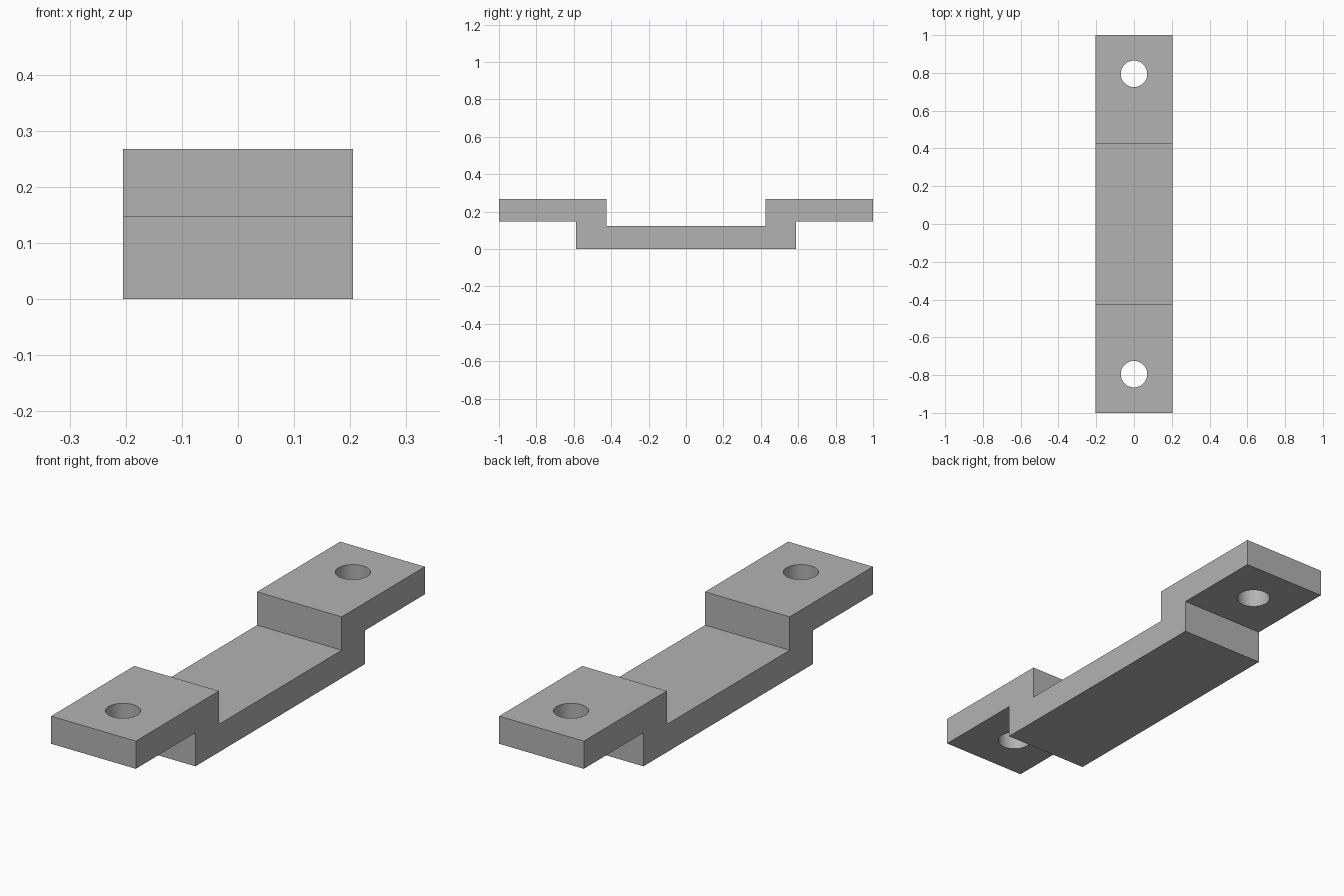
import bpy
import bmesh
from math import radians

HALF_WIDTH = 0.205
HOLE_Y, HOLE_RADIUS = 0.795, 0.07

cube = bpy.data.objects.get("Cube")
if cube:
    bpy.data.objects.remove(cube, do_unlink=True)

# Plain grey metal
grey = bpy.data.materials.new("grey_metal")
grey.use_nodes = True
colour = (0.45, 0.45, 0.45, 1)
grey.diffuse_color = colour
grey.node_tree.nodes["Principled BSDF"].inputs["Base Color"].default_value = colour

# Stepped side profile (y, z), one half mirrored into the other
half = [(0.587, 0), (0.587, 0.147), (1, 0.147), (1, 0.268),
        (0.425, 0.268), (0.425, 0.122)]
profile = half + [(-y, z) for y, z in reversed(half)]

# Strap: the profile extruded across its width
bm = bmesh.new()
side = bm.faces.new([bm.verts.new((-HALF_WIDTH, y, z)) for y, z in profile])
extruded = bmesh.ops.extrude_face_region(bm, geom=[side])["geom"]
moved = [v for v in extruded if isinstance(v, bmesh.types.BMVert)]
bmesh.ops.translate(bm, verts=moved, vec=(2 * HALF_WIDTH, 0, 0))
bmesh.ops.recalc_face_normals(bm, faces=bm.faces)
mesh = bpy.data.meshes.new("mounting_strap")
bm.to_mesh(mesh)
bm.free()
mesh.materials.append(grey)
strap = bpy.data.objects.new("mounting_strap", mesh)
bpy.context.collection.objects.link(strap)

# Screw holes through both raised ends
for name, sign in (("front", -1), ("back", 1)):
    bpy.ops.mesh.primitive_cylinder_add(
        vertices=64, radius=HOLE_RADIUS, depth=0.4,
        location=(0, sign * HOLE_Y, 0.2))
    cutter = bpy.context.object
    cutter.name = name + "_hole_cutter"
    cutter.data.materials.append(grey)
    cut = strap.modifiers.new(name + "_hole", "BOOLEAN")
    cut.operation = "DIFFERENCE"
    cut.solver = "EXACT"
    cut.object = cutter
    bpy.context.view_layer.objects.active = strap
    bpy.ops.object.select_all(action="DESELECT")
    strap.select_set(True)
    bpy.ops.object.modifier_apply(modifier=cut.name)
    bpy.data.objects.remove(cutter, do_unlink=True)

# Smooth hole walls, sharp bends and rims
bpy.ops.object.shade_smooth_by_angle(angle=radians(30))
